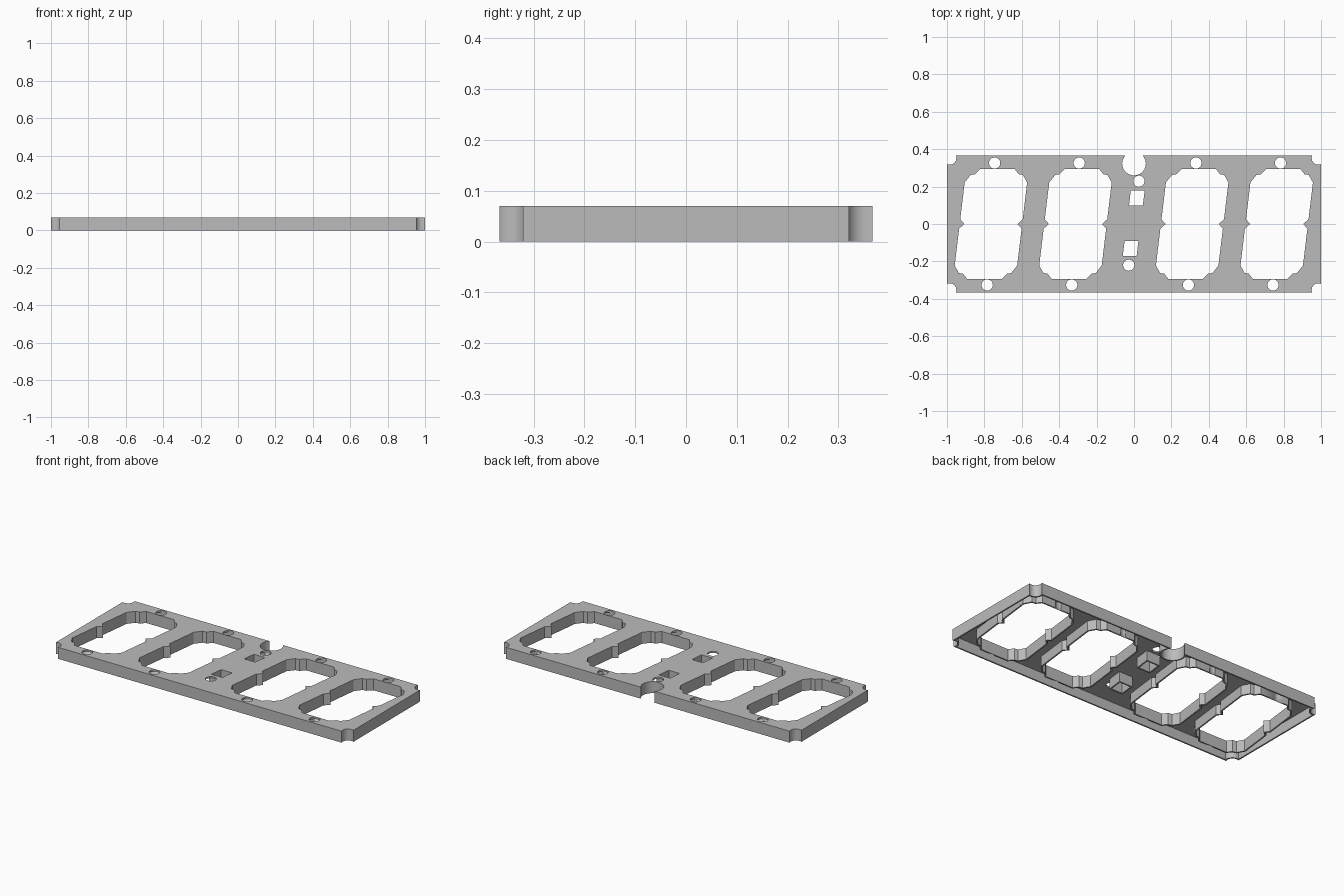
import bpy, bmesh
from math import sin, cos, asin, pi, radians
from mathutils import Vector

if "Cube" in bpy.data.objects:
    bpy.data.objects.remove(bpy.data.objects["Cube"])

HEIGHT, SKIN, WALL = 0.07, 0.01, 0.009
HALF_X, HALF_Y = 1.0, 0.367
SLANT = 0.12

grey = bpy.data.materials.new("plain grey")
grey.use_nodes = True
colour = (0.5, 0.5, 0.5, 1)
grey.diffuse_color = colour
grey.node_tree.nodes["Principled BSDF"].inputs["Base Color"].default_value = colour


def arc(cx, cy, r, start, end, n=24):
    steps = [start + (end - start) * i / n for i in range(n + 1)]
    return [(cx + r * cos(a), cy + r * sin(a)) for a in steps]


def circle(cx, cy, r):
    return arc(cx, cy, r, 0, 2 * pi, 32)[:-1]


def outline(t):
    """Frame outline moved inwards by t, with scooped corners and a round notch."""
    a, r = 0.015, 0.035 + t
    phi = asin((a - t) / r)
    pts = []
    for sx, sy in ((1, 1), (-1, 1), (-1, -1), (1, -1)):
        scoop = arc(a * -1, a * -1, r, phi - pi / 2, -pi - phi, 14)
        scoop = [(sx * (HALF_X + x), sy * (HALF_Y + y)) for x, y in scoop]
        pts += scoop if sx * sy > 0 else scoop[::-1]
        if (sx, sy) == (1, 1):
            rise, big = 0.044, 0.063 + t
            psi = asin((rise - t) / big)
            pts += arc(0, HALF_Y - rise, big, psi, -pi - psi, 32)
    return pts


def grow(loop, d):
    """Mitred outward offset of a counter-clockwise loop."""
    out = []
    for i, p in enumerate(loop):
        p = Vector(p)
        e1 = (p - Vector(loop[i - 1])).normalized()
        e2 = (Vector(loop[(i + 1) % len(loop)]) - p).normalized()
        n1, n2 = Vector((e1.y, -e1.x)), Vector((e2.y, -e2.x))
        out.append(tuple(p + (n1 + n2) * d / (1 + n1.dot(n2))))
    return out


def slab(name, loops, z0, z1):
    """Flat extrusion of an outer loop with holes."""
    curve = bpy.data.curves.new(name, "CURVE")
    curve.dimensions, curve.fill_mode = "2D", "BOTH"
    curve.extrude = (z1 - z0) / 2
    for loop in loops:
        s = curve.splines.new("POLY")
        s.points.add(len(loop) - 1)
        for pt, (x, y) in zip(s.points, loop):
            pt.co = (x, y, 0, 1)
        s.use_cyclic_u = True
    temp = bpy.data.objects.new(name + " curve", curve)
    bpy.context.collection.objects.link(temp)
    bpy.context.view_layer.update()
    graph = bpy.context.evaluated_depsgraph_get()
    mesh = bpy.data.meshes.new_from_object(temp.evaluated_get(graph))
    bpy.data.objects.remove(temp)
    bm = bmesh.new()
    bm.from_mesh(mesh)
    bmesh.ops.remove_doubles(bm, verts=bm.verts, dist=0.00005)
    bmesh.ops.translate(bm, verts=bm.verts, vec=(0, 0, (z0 + z1) / 2))
    bmesh.ops.recalc_face_normals(bm, faces=bm.faces)
    bm.to_mesh(mesh)
    bm.free()
    mesh.materials.clear()
    mesh.materials.append(grey)
    ob = bpy.data.objects.new(name, mesh)
    bpy.context.collection.objects.link(ob)
    bpy.ops.object.select_all(action="DESELECT")
    ob.select_set(True)
    bpy.context.view_layer.objects.active = ob
    bpy.ops.object.shade_smooth_by_angle(angle=radians(30))
    return ob


# Slanted digit windows with stepped corners and pointed side notches
quarter = [(0.167, 0.025), (0.167, 0.222), (0.14, 0.262), (0.117, 0.266), (0.092, 0.294)]
half = [(0.142, 0)] + quarter + [(-x, y) for x, y in reversed(quarter)]
digit = half + [(-x, -y) for x, y in half]
digit_x = (-0.765, -0.313, 0.311, 0.763)
windows = [[(cx + x + SLANT * y, y) for x, y in digit] for cx in digit_x]

# Slanted colon openings
colons = []
for cy, cx in ((0.138, 0.015), (-0.13, -0.018)):
    corners = ((-1, -1), (1, -1), (1, 1), (-1, 1))
    colons.append([(cx + 0.037 * i + 0.04 * SLANT * j, cy + 0.04 * j) for i, j in corners])

# Round screw and light holes
centres = [(cx + s * 0.02, s * 0.326) for cx in digit_x for s in (1, -1)]
centres += [(0.026, 0.229), (-0.028, -0.22)]
holes = [circle(x, y, 0.03) for x, y in centres]

# Top plate and outer wall
under = HEIGHT - SKIN
slab("top_plate", [outline(0)] + windows + colons + holes, under, HEIGHT)
walls = [slab("outer_wall", [outline(0), outline(WALL)], 0, under)]

# Rims hanging below each opening
for kind, loops in (("digit_rim", windows), ("colon_rim", colons)):
    for i, loop in enumerate(loops):
        walls.append(slab(f"{kind}_{i + 1}", [grow(loop, WALL), loop], 0, under))

# Screw holes also clear the rims they touch
cutter = slab("hole_cutter", [circle(x, y, 0.0299) for x, y in centres], -0.05, HEIGHT + 0.05)
cutter.hide_render = True
cutter.hide_set(True)
cutter.display_type = "WIRE"
for ob in walls:
    cut = ob.modifiers.new("clear holes", "BOOLEAN")
    cut.operation, cut.solver, cut.object = "DIFFERENCE", "EXACT", cutter
